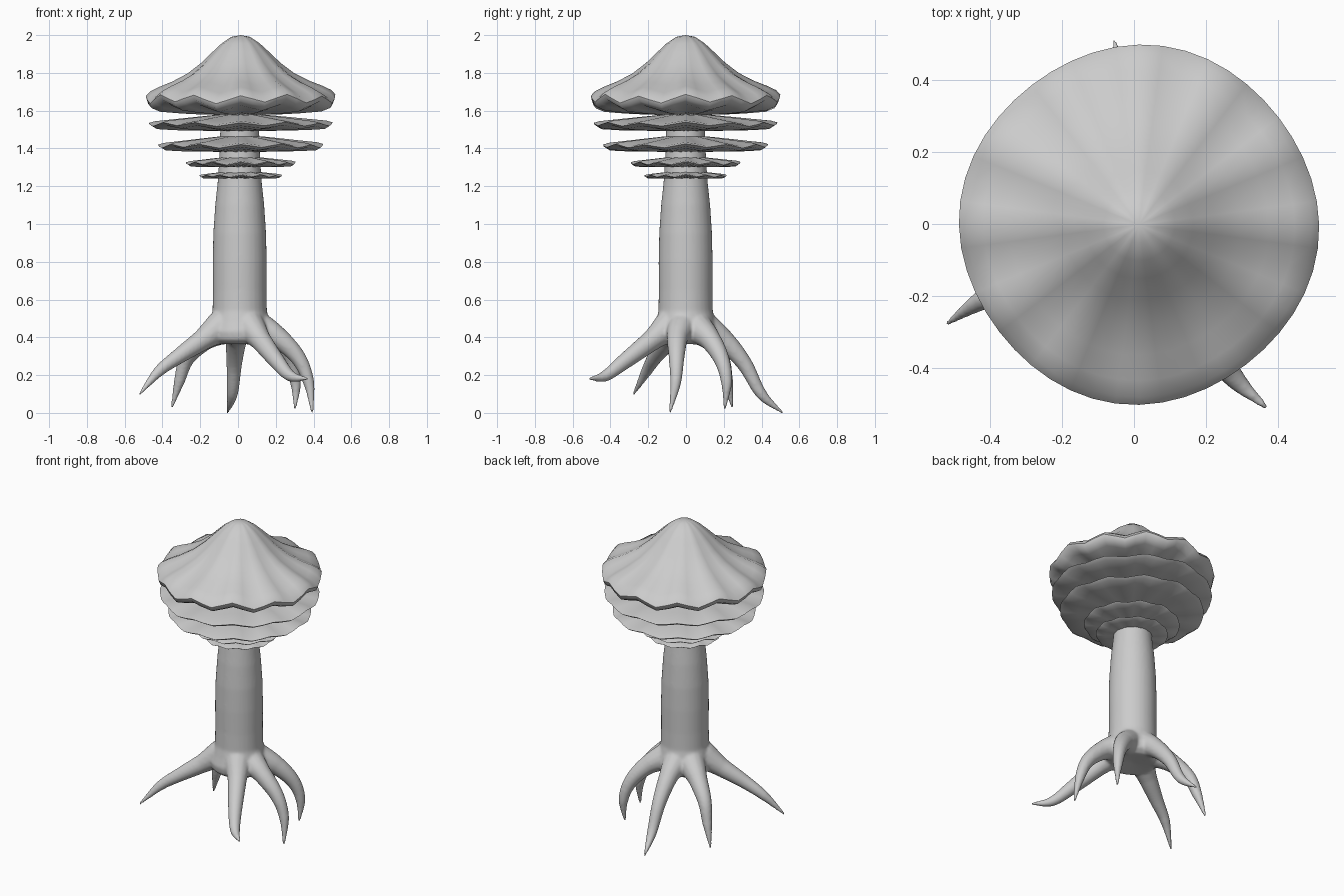
import bpy, bmesh
from math import sin, cos, pi, radians
from mathutils import Vector

if "Cube" in bpy.data.objects:
    bpy.data.objects.remove(bpy.data.objects["Cube"])

CX, CY = 0.009, -0.002   # trunk axis
DX = 0.014               # cap and disc axis


def finish(obj, angle=40):
    bpy.ops.object.select_all(action='DESELECT')
    obj.select_set(True)
    bpy.context.view_layer.objects.active = obj
    bpy.ops.object.shade_smooth_by_angle(angle=radians(angle))


def new_object(name, bm):
    bmesh.ops.recalc_face_normals(bm, faces=bm.faces)
    mesh = bpy.data.meshes.new(name)
    bm.to_mesh(mesh)
    bm.free()
    obj = bpy.data.objects.new(name, mesh)
    bpy.context.collection.objects.link(obj)
    return obj


def loft(bm, rings, start=None, end=None):
    """Skin closed rings of points, closing each end with a fan to a point."""
    loops = [[bm.verts.new(p) for p in ring] for ring in rings]
    n = len(loops[0])
    for a, b in zip(loops, loops[1:]):
        for i in range(n):
            j = (i + 1) % n
            bm.faces.new((a[i], a[j], b[j], b[i]))
    for loop, point in ((loops[0], start), (loops[-1], end)):
        tip = bm.verts.new(point)
        for i in range(n):
            bm.faces.new((loop[i], loop[(i + 1) % n], tip))


def wavy_disc(name, profile, top, bottom, wave, rim, segs=48, lobes=12):
    """Lathe a profile whose height ripples more strongly towards the rim."""
    rings = []
    for r, z in profile:
        f = (r / rim) ** 1.5
        ring = []
        for i in range(segs):
            a = 2 * pi * i / segs
            ripple = cos(lobes * a) + 0.25 * sin(5 * a + 1)
            rr = r * (1 + 0.012 * f * cos(4 * a + 0.5))
            ring.append((DX + rr * cos(a), CY + rr * sin(a), z + wave * f * ripple))
        rings.append(ring)
    bm = bmesh.new()
    loft(bm, rings, (DX, CY, top), (DX, CY, bottom))
    obj = new_object(name, bm)
    finish(obj, 50)
    return obj


# Cap
wavy_disc("cap",
          [(.05, 1.99), (.10, 1.955), (.15, 1.907), (.21, 1.847), (.28, 1.79),
           (.36, 1.744), (.43, 1.712), (.475, 1.687), (.496, 1.662), (.487, 1.636),
           (.44, 1.614), (.32, 1.597), (.2, 1.585), (.1, 1.58)],
          2.0, 1.58, 0.02, 0.496)

# Stacked gill discs: rim radius, rim height, rise of the top, drop of the underside, wave
for k, (r, z, up, down, w) in enumerate([(.481, 1.528, .05, .035, .009),
                                         (.432, 1.413, .05, .03, .009),
                                         (.287, 1.321, .034, .02, .007),
                                         (.216, 1.254, .026, .014, .005)]):
    prof = [(r * .25, z + up), (r * .5, z + up * .72), (r * .75, z + up * .42),
            (r * .93, z + up * .2), (r, z), (r * .95, z - down * .45),
            (r * .75, z - down * .7), (r * .5, z - down * .85), (r * .25, z - down)]
    wavy_disc(f"gill_disc_{k + 1}", prof, z + up, z - down, w, r)

# Trunk
body = bmesh.new()
trunk = [(.13, .362), (.165, .388), (.173, .43), (.157, .485), (.144, .54), (.142, .65),
         (.143, .80), (.140, .95), (.130, 1.10), (.117, 1.22), (.108, 1.35), (.10, 1.60)]
loft(body, [[(CX + r * cos(2 * pi * i / 32), CY + r * sin(2 * pi * i / 32), z)
             for i in range(32)] for r, z in trunk],
     (CX, CY, .375), (CX, CY, 1.60))

# Roots
ROOTS = [
    [(.06, -.09, .46), (.12, -.18, .385), (.21, -.33, .27), (.28, -.43, .195), (.373, -.515, .182)],
    [(-.09, -.05, .46), (-.19, -.10, .385), (-.31, -.16, .303), (-.42, -.21, .22), (-.525, -.28, .095)],
    [(.00, .09, .46), (-.01, .20, .385), (-.02, .31, .26), (-.03, .40, .10), (-.057, .515, .0)],
    [(.10, -.02, .46), (.21, -.045, .40), (.32, -.05, .29), (.375, -.055, .16), (.393, -.085, .0)],
    [(-.08, .06, .45), (-.18, .13, .385), (-.27, .19, .29), (-.31, .22, .17), (-.35, .245, .03)],
    [(.09, .06, .45), (.19, .13, .385), (.27, .19, .28), (.305, .215, .16), (.302, .205, .02)],
]
RADII = [.085, .057, .042, .030, .007]


def spline(pts, t):
    """Catmull-Rom through any list of vectors."""
    i = min(int(t), len(pts) - 2)
    u = t - i
    p1, p2 = pts[i], pts[i + 1]
    p0 = pts[i - 1] if i else p1 * 2 - p2
    p3 = pts[i + 2] if i + 2 < len(pts) else p2 * 2 - p1
    return 0.5 * (2 * p1 + (p2 - p0) * u + (2 * p0 - 5 * p1 + 4 * p2 - p3) * u * u
                  + (3 * p1 - p0 - 3 * p2 + p3) * u ** 3)


for path in ROOTS:
    pts = [Vector(p) for p in path]
    rings, steps = [], 20
    for s in range(steps + 1):
        t = s / steps * (len(pts) - 1)
        c = spline(pts, t)
        d = (spline(pts, min(t + .05, 4)) - spline(pts, max(t - .05, 0))).normalized()
        side = d.cross(Vector((pts[-1].y, -pts[-1].x, 0))).normalized()
        other = d.cross(side)
        k = min(int(t), 3)
        r = RADII[k] + (RADII[k + 1] - RADII[k]) * (t - k)
        rings.append([c + r * (cos(2 * pi * i / 14) * side + sin(2 * pi * i / 14) * other)
                      for i in range(14)])
    loft(body, rings, pts[0], pts[-1])

# Fuse trunk and roots into one smooth skin
stem = new_object("trunk_and_roots", body)
fuse = stem.modifiers.new("fuse", 'REMESH')
fuse.mode = 'VOXEL'
fuse.voxel_size = 0.008
relax = stem.modifiers.new("relax", 'SMOOTH')
relax.factor = 0.5
relax.iterations = 10
finish(stem, 60)
for m in list(stem.modifiers):
    if m.name in ("fuse", "relax"):
        bpy.ops.object.modifier_apply(modifier=m.name)
for p in stem.data.polygons:
    p.use_smooth = True

# Rest the lowest root tip on the ground
low = min(v.co.z for v in stem.data.vertices)
for v in stem.data.vertices:
    if v.co.z < .4:
        v.co.z -= low * (1 - v.co.z / .4)
